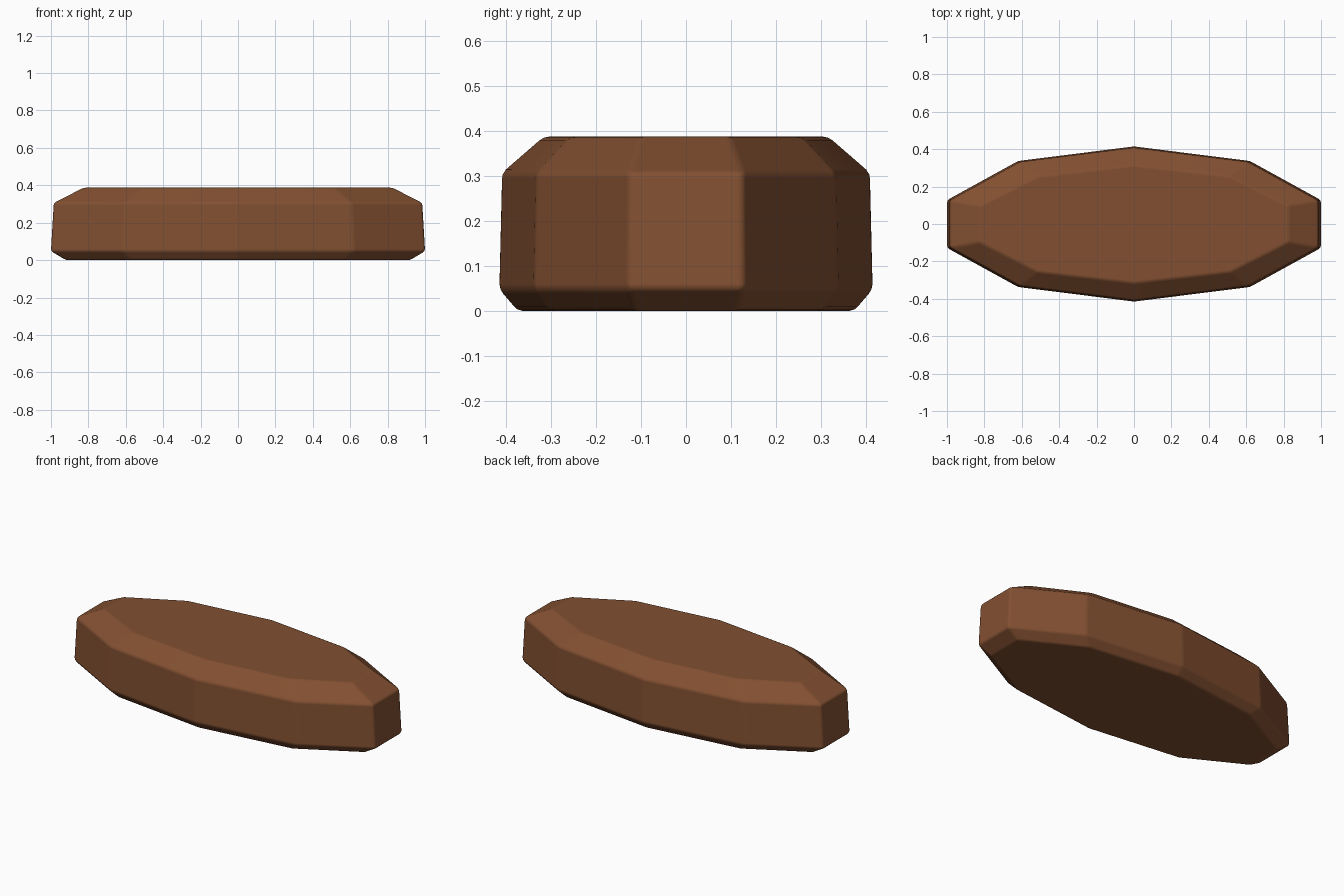
import bpy
import bmesh

cube = bpy.data.objects.get("Cube")
if cube:
    bpy.data.objects.remove(cube, do_unlink=True)

# Brown colour for the whole slab
brown = bpy.data.materials.new("warm_brown")
brown.use_nodes = True
colour = (0.225, 0.08, 0.031, 1)
brown.diffuse_color = colour
brown.node_tree.nodes["Principled BSDF"].inputs["Base Color"].default_value = colour

# Ten-sided outline, mirrored from one quarter, counter-clockwise
quarter = [(1.0, 0.128), (0.62, 0.337)]
right_half = [(x, -y) for x, y in reversed(quarter)] + quarter
outline = right_half + [(0, 0.415)] + [(-x, -y) for x, y in right_half] + [(0, -0.415)]

# Height, x scale and y scale of each ring
rings = [(0, 0.92, 0.9), (0.048, 1, 1), (0.306, 0.985, 0.985), (0.387, 0.825, 0.76)]

# Loft the rings and cap both ends
bm = bmesh.new()
loops = [[bm.verts.new((x * sx, y * sy, z)) for x, y in outline] for z, sx, sy in rings]
count = len(outline)
for low, high in zip(loops, loops[1:]):
    for i in range(count):
        j = (i + 1) % count
        bm.faces.new((low[i], low[j], high[j], high[i]))
bm.faces.new(reversed(loops[0]))
bm.faces.new(loops[-1])
for face in bm.faces:
    face.smooth = True
bm.normal_update()

mesh = bpy.data.meshes.new("faceted_slab")
bm.to_mesh(mesh)
bm.free()
mesh.materials.append(brown)
slab = bpy.data.objects.new("faceted_slab", mesh)
bpy.context.collection.objects.link(slab)

# Softened edges with flat-looking facets
bevel = slab.modifiers.new("soft_edges", "BEVEL")
bevel.width = 0.012
bevel.segments = 2
bevel.limit_method = "ANGLE"
bevel.angle_limit = 0.17
bevel.harden_normals = True
